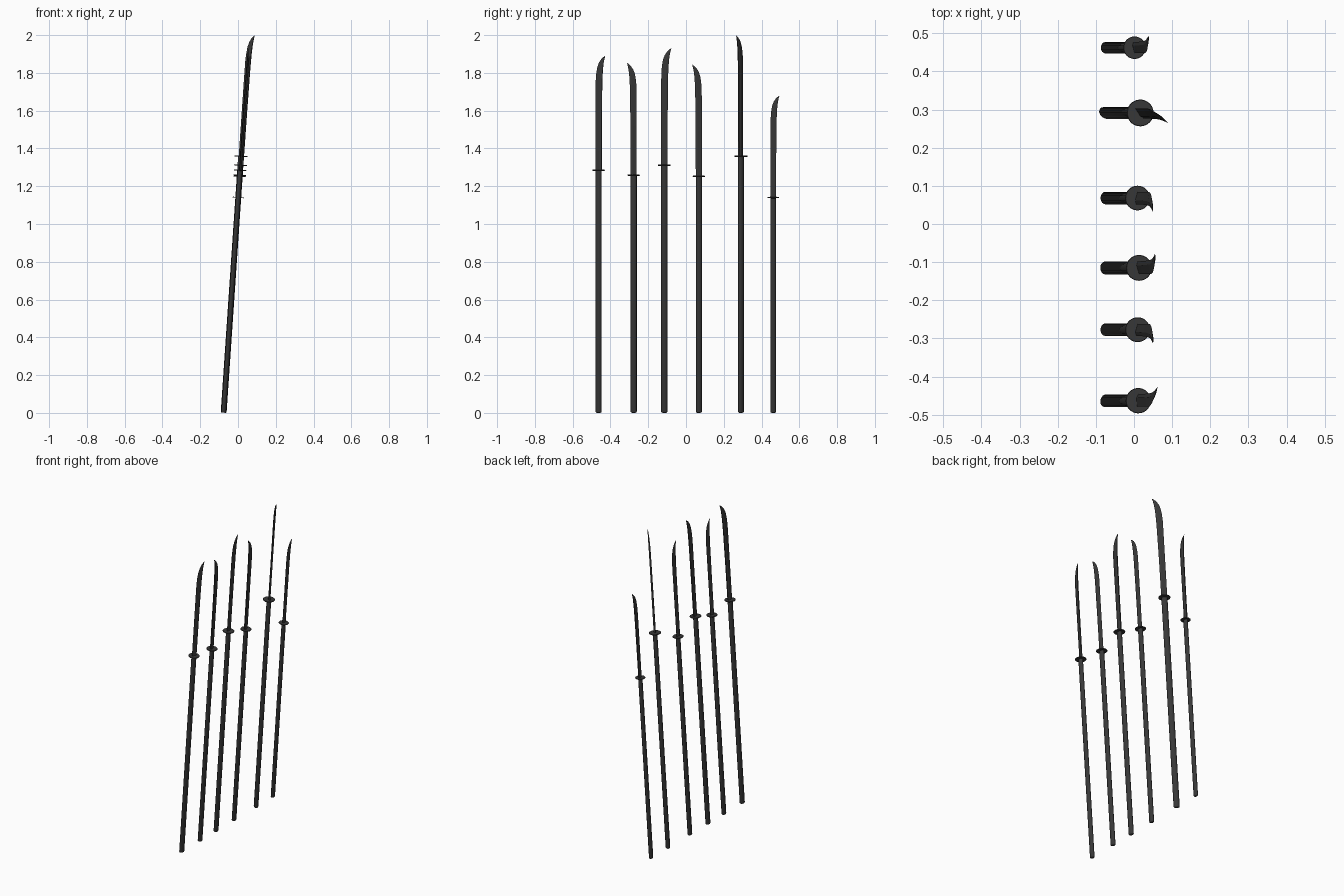
import bpy, bmesh
from math import sin, cos, pi, radians, tan
from mathutils import Matrix

if "Cube" in bpy.data.objects:
    bpy.data.objects.remove(bpy.data.objects["Cube"])

dark = bpy.data.materials.new("dark_steel")
dark.diffuse_color = (0.04, 0.04, 0.04, 1)
dark.use_nodes = True
dark.node_tree.nodes["Principled BSDF"].inputs["Base Color"].default_value = dark.diffuse_color


def loft(name, rings, smooth_angle=None):
    """Skin a stack of equal-sized rings and cap both ends."""
    bm = bmesh.new()
    vs = [[bm.verts.new(p) for p in ring] for ring in rings]
    n = len(rings[0])
    for a, b in zip(vs, vs[1:]):
        for i in range(n):
            j = (i + 1) % n
            bm.faces.new((a[i], a[j], b[j], b[i]))
    bm.faces.new(vs[0][::-1])
    bm.faces.new(vs[-1])
    bmesh.ops.recalc_face_normals(bm, faces=bm.faces)
    if smooth_angle:
        for f in bm.faces:
            f.smooth = True
        for e in bm.edges:
            if e.calc_face_angle(0) > radians(smooth_angle):
                e.smooth = False
    me = bpy.data.meshes.new(name)
    bm.to_mesh(me)
    bm.free()
    me.materials.append(dark)
    return me


def oval(rx, ry, z, n):
    return [(rx * cos(2 * pi * i / n), ry * sin(2 * pi * i / n), z) for i in range(n)]


# All parts are modelled for a polearm of length 1 along z.
# Oval shaft with a rounded butt
A, B, GUARD = 0.0088, 0.0066, 0.679
shaft = loft("shaft", [oval(A * k, B * k, z, 16) for k, z in
                       ((0.7, 0), (0.9, 0.001), (1, 0.003), (1, GUARD))], 40)

# Thin round guard
guard = loft("guard", [oval(r, r, GUARD + z, 32) for r, z in
                       ((0.0168, -0.0014), (0.0175, -0.0007),
                        (0.0175, 0.0007), (0.0168, 0.0014))], 30)

# Curved single-edged blade: z, cutting edge, back, half thickness
stations = [(0.679, -0.0084, 0.0088, 0.0033), (0.80, -0.0084, 0.0092, 0.0031),
            (0.90, -0.0084, 0.0102, 0.0029), (0.93, -0.0082, 0.0108, 0.0027),
            (0.95, -0.0066, 0.0117, 0.0025), (0.968, -0.0036, 0.0131, 0.0021),
            (0.981, 0.0012, 0.0148, 0.0016), (0.990, 0.0072, 0.0166, 0.0011),
            (0.996, 0.0132, 0.0182, 0.0006), (1.0, 0.0190, 0.0195, 0.0001)]


def blade_ring(z, edge, back, t):
    ridge = edge + 0.68 * (back - edge)
    return [(edge, 0, z), (ridge, -t, z), (back, -0.6 * t, z),
            (back, 0.6 * t, z), (ridge, t, z)]


blade = loft("blade", [blade_ring(*s) for s in stations], 12)

# Six leaning polearms: y position, top height, blade heading in degrees
LEAN = radians(3.89)
poles = [(-0.463, 1.89, 76), (-0.277, 1.852, -90), (-0.115, 1.93, 90),
         (0.068, 1.843, -90), (0.291, 2.0, -42), (0.462, 1.678, 90)]
for i, (y, top, heading) in enumerate(poles, 1):
    s = top / cos(LEAN)
    mat = (Matrix.Translation((-0.076, y, 0.001))
           @ Matrix.Rotation(LEAN, 4, 'Y')
           @ Matrix.Rotation(radians(heading), 4, 'Z')
           @ Matrix.Scale(s, 4))
    for mesh in (shaft, guard, blade):
        ob = bpy.data.objects.new(f"{mesh.name}_{i}", mesh)
        bpy.context.collection.objects.link(ob)
        ob.matrix_world = mat
